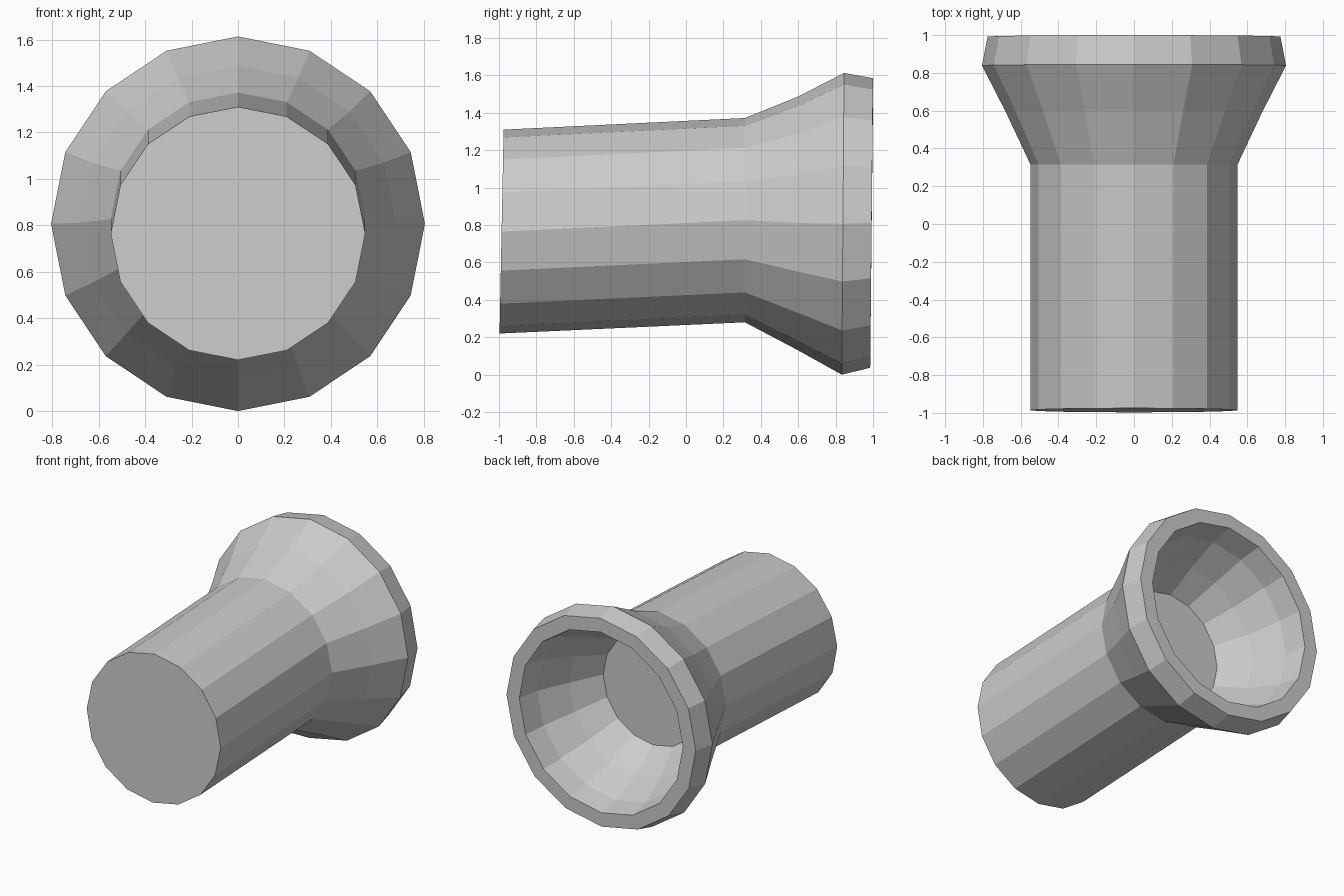
import bpy, bmesh
from math import sin, cos, pi

if "Cube" in bpy.data.objects:
    bpy.data.objects.remove(bpy.data.objects["Cube"])

SIDES = 16

# Each ring: y at top, y at bottom, z at top, z at bottom, x radius
BODY = [
    (-0.975, -0.997, 1.31, 0.22, 0.548),
    (0.315, 0.315, 1.372, 0.28, 0.548),
    (0.60, 0.59, 1.487, 0.135, 0.68),
    (0.845, 0.833, 1.613, 0.0, 0.805),
    (1.0, 0.985, 1.585, 0.037, 0.775),
    (1.0, 0.986, 1.483, 0.14, 0.67),
    (0.83, 0.82, 1.45, 0.17, 0.64),
    (0.60, 0.59, 1.35, 0.27, 0.54),
    (0.385, 0.38, 1.235, 0.41, 0.41),
]


def lofted_rings(name, rings):
    """Join slightly tilted rings into a closed, capped solid."""
    bm = bmesh.new()
    loops = []
    for yt, yb, zt, zb, rx in rings:
        loop = []
        for i in range(SIDES):
            a = 2 * pi * i / SIDES
            t = (1 + cos(a)) / 2
            loop.append(bm.verts.new((rx * sin(a), yb + (yt - yb) * t, zb + (zt - zb) * t)))
        loops.append(loop)
    for p, q in zip(loops, loops[1:]):
        for i in range(SIDES):
            j = (i + 1) % SIDES
            bm.faces.new((p[i], p[j], q[j], q[i]))
    bm.faces.new(loops[0])
    bm.faces.new(loops[-1])
    bmesh.ops.recalc_face_normals(bm, faces=bm.faces)
    mesh = bpy.data.meshes.new(name)
    bm.to_mesh(mesh)
    bm.free()
    obj = bpy.data.objects.new(name, mesh)
    bpy.context.collection.objects.link(obj)
    return obj


# Barrel, flared head, rim and the hollow down to its flat floor
lofted_rings("flared_barrel", BODY)
